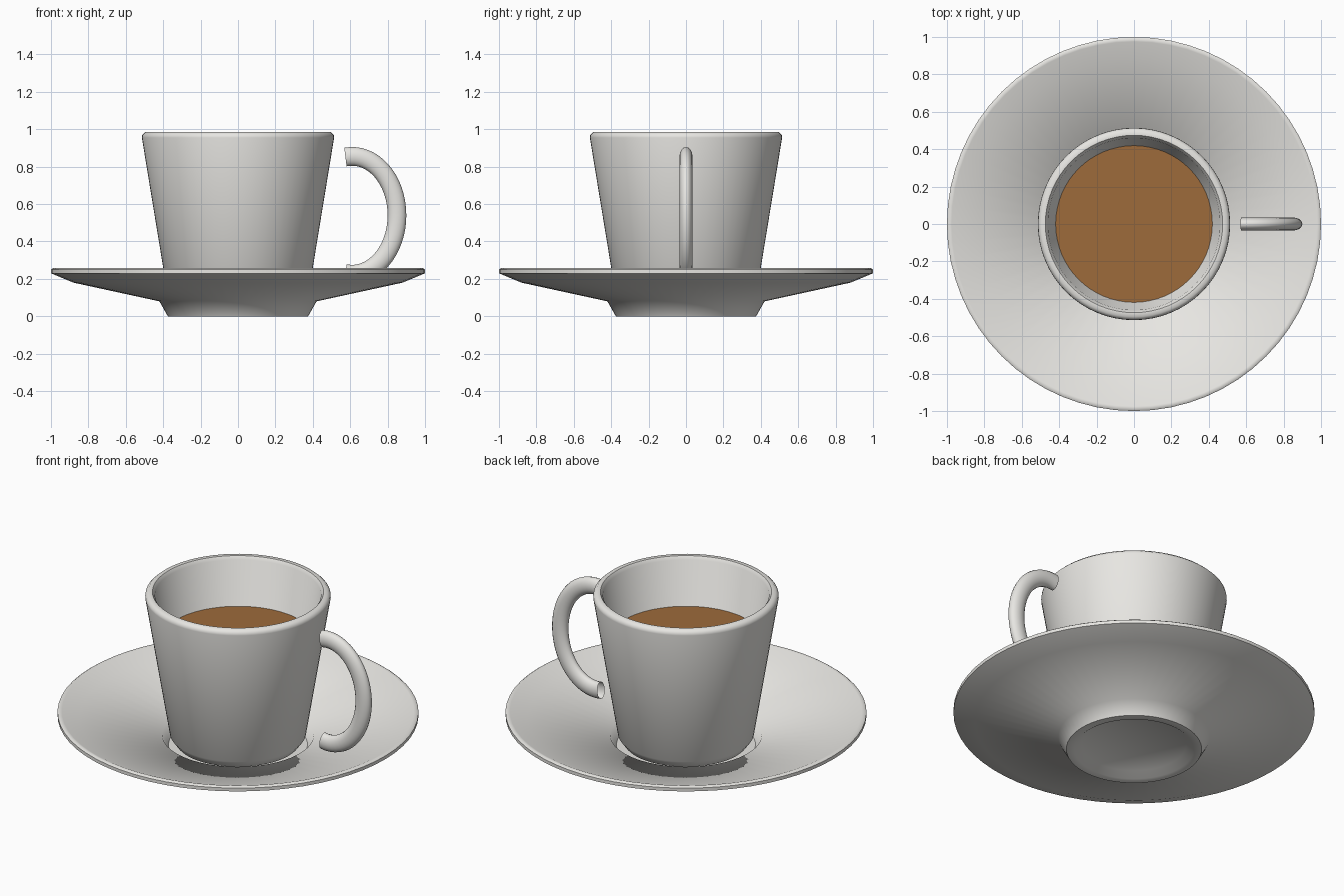
import bpy
import bmesh
import math

cube = bpy.data.objects.get("Cube")
if cube:
    bpy.data.objects.remove(cube, do_unlink=True)


def material(name, rgb):
    mat = bpy.data.materials.new(name)
    mat.use_nodes = True
    mat.diffuse_color = (*rgb, 1)
    mat.node_tree.nodes["Principled BSDF"].inputs["Base Color"].default_value = (*rgb, 1)
    return mat


def smooth(obj, degrees):
    bpy.ops.object.select_all(action="DESELECT")
    obj.select_set(True)
    bpy.context.view_layer.objects.active = obj
    bpy.ops.object.shade_smooth_by_angle(angle=math.radians(degrees))


def lathe(name, profile, mat, degrees=50, segments=64):
    """Turn a (radius, height) profile around the z axis."""
    bm = bmesh.new()
    verts = [bm.verts.new((r, 0, z)) for r, z in profile]
    edges = [bm.edges.new(pair) for pair in zip(verts, verts[1:])]
    bmesh.ops.spin(bm, geom=verts + edges, cent=(0, 0, 0), axis=(0, 0, 1),
                   angle=math.tau, steps=segments, use_duplicate=False)
    bmesh.ops.remove_doubles(bm, verts=bm.verts, dist=1e-4)
    bmesh.ops.recalc_face_normals(bm, faces=bm.faces)
    mesh = bpy.data.meshes.new(name)
    bm.to_mesh(mesh)
    bm.free()
    mesh.materials.append(mat)
    obj = bpy.data.objects.new(name, mesh)
    bpy.context.collection.objects.link(obj)
    smooth(obj, degrees)
    return obj


china = material("white china", (0.8, 0.79, 0.76))
brown = material("coffee brown", (0.34, 0.145, 0.043))

# Saucer: recessed foot ring, sloping dish and a well for the cup
lathe("saucer", [
    (0, 0.03), (0.29, 0.03), (0.33, 0), (0.375, 0), (0.42, 0.08),
    (0.88, 0.18), (1, 0.23), (1, 0.25), (0.99, 0.257), (0.975, 0.255),
    (0.88, 0.215), (0.42, 0.11), (0.385, 0.05), (0, 0.05),
], china)

# Cup: tapered wall, chamfered base and rounded lip
lathe("cup", [
    (0, 0.052), (0.29, 0.052), (0.345, 0.075), (0.377, 0.12), (0.514, 0.955),
    (0.512, 0.97), (0.496, 0.985), (0.474, 0.984), (0.46, 0.965),
    (0.34, 0.17), (0.3, 0.12), (0, 0.12),
], china)

# Coffee: flat disc inside the cup
bpy.ops.mesh.primitive_circle_add(vertices=64, radius=0.419, fill_type="NGON",
                                  location=(0, 0, 0.7))
coffee = bpy.context.object
coffee.name = "coffee"
coffee.data.materials.append(brown)

# Handle: open-ended tube swept along an elliptical arc, flattened sideways
curve = bpy.data.curves.new("handle", "CURVE")
curve.dimensions = "3D"
curve.bevel_depth = 0.05
curve.bevel_resolution = 6
spline = curve.splines.new("POLY")
count = 33
spline.points.add(count - 1)
for i, point in enumerate(spline.points):
    a = math.radians(-98.5 + 197 * i / (count - 1))
    point.co = (0.61 + 0.24 * math.cos(a), 0, 0.54 + 0.315 * math.sin(a), 1)
curve.materials.append(china)
handle = bpy.data.objects.new("handle", curve)
handle.scale.y = 0.7
bpy.context.collection.objects.link(handle)
bpy.ops.object.select_all(action="DESELECT")
handle.select_set(True)
bpy.context.view_layer.objects.active = handle
bpy.ops.object.convert(target="MESH")
smooth(bpy.context.object, 60)
